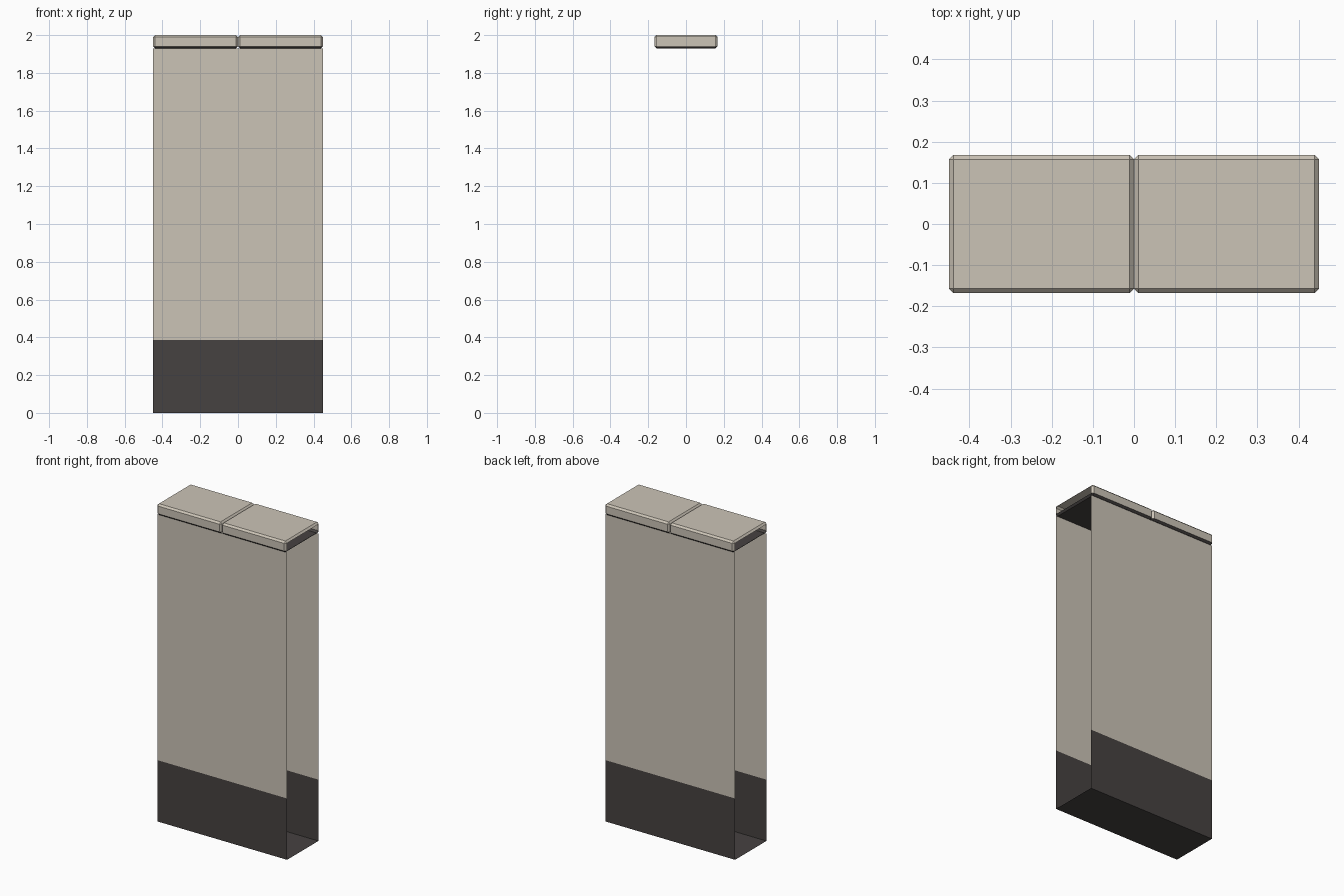
import bpy, bmesh

if "Cube" in bpy.data.objects:
    bpy.data.objects.remove(bpy.data.objects["Cube"])


def material(name, rgb):
    m = bpy.data.materials.new(name)
    m.diffuse_color = (*rgb, 1)
    m.use_nodes = True
    m.node_tree.nodes["Principled BSDF"].inputs["Base Color"].default_value = m.diffuse_color
    return m


BEIGE = material("warm beige plaster", (0.60, 0.55, 0.47))
DARK = material("dark grey base", (0.061, 0.054, 0.053))

W, D = 0.45, 0.155       # half width, half depth of the wall
SPLIT, CAP_Z = 0.385, 1.93


def finish(name, bm, mats):
    me = bpy.data.meshes.new(name)
    bm.to_mesh(me)
    bm.free()
    for m in mats:
        me.materials.append(m)
    ob = bpy.data.objects.new(name, me)
    bpy.context.collection.objects.link(ob)
    return ob


def strip(name, profile, mat):
    """Extrude an open (y, z) profile along the wall, ends left open."""
    bm = bmesh.new()
    rows = [[bm.verts.new((x, y, z)) for x in (-W, W)] for y, z in profile]
    for a, b in zip(rows, rows[1:]):
        bm.faces.new((a[0], a[1], b[1], b[0]))
    return finish(name, bm, [mat])


# dark base channel with a floor, open at both ends
strip("wall_base", [(D, SPLIT), (D, 0), (-D, 0), (-D, SPLIT)], DARK)

# front and back wall panels
strip("front_panel", [(-D, SPLIT), (-D, CAP_Z)], BEIGE)
strip("back_panel", [(D, CAP_Z), (D, SPLIT)], BEIGE)


def cap_block(name, side):
    """Chamfered coping stone: dark underside, open outer end."""
    bm = bmesh.new()
    bmesh.ops.create_cube(bm, size=1)
    for v in bm.verts:
        v.co.x = v.co.x * W + side * W / 2
        v.co.y *= 0.336
        v.co.z = 1.965 + v.co.z * 0.07
    bmesh.ops.bevel(bm, geom=bm.edges[:], offset=0.011, segments=1,
                    affect='EDGES', profile=0.5)
    bm.normal_update()
    for f in bm.faces:
        f.material_index = 1 if f.normal.z < -0.3 else 0
    outer = [f for f in bm.faces if f.normal.x * side > 0.95]
    bmesh.ops.delete(bm, geom=outer, context='FACES_ONLY')
    return finish(name, bm, [BEIGE, DARK])


cap_block("left_cap_stone", -1)
cap_block("right_cap_stone", 1)
